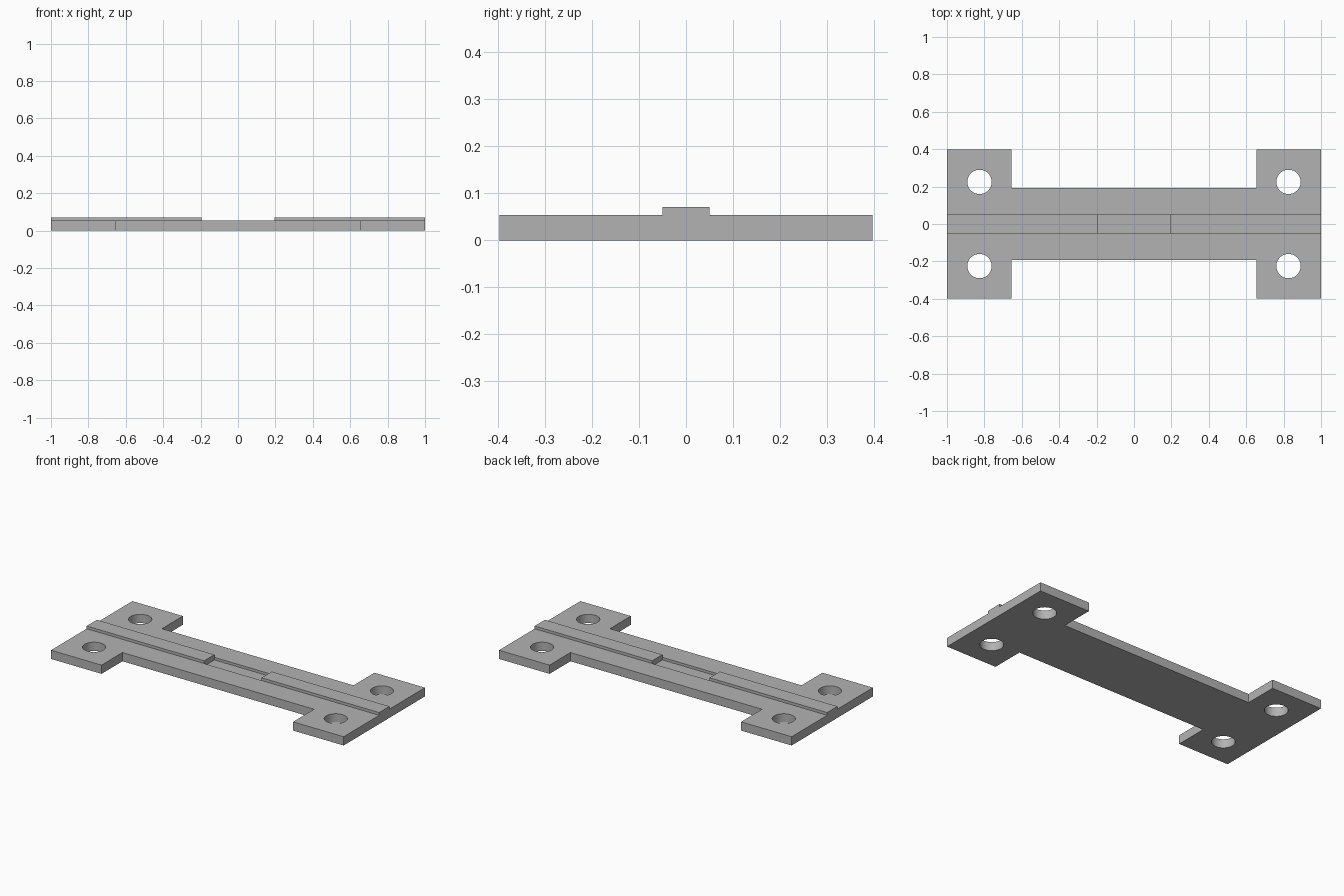
import bpy
import bmesh

cube = bpy.data.objects.get("Cube")
if cube:
    bpy.data.objects.remove(cube, do_unlink=True)

HALF_LENGTH, HALF_WIDTH = 1.0, 0.397
WEB_X, WEB_Y = 0.655, 0.193        # narrow middle section
PLATE_TOP, RIDGE_TOP = 0.054, 0.071
RIDGE_Y, GAP_X = 0.05, 0.196
GROOVE_FLOOR = 0.038
HOLE_X, HOLE_Y, HOLE_R = 0.826, 0.225, 0.065

grey = bpy.data.materials.new("plain grey")
grey.use_nodes = True
colour = (0.45, 0.45, 0.45, 1)
grey.diffuse_color = colour
grey.node_tree.nodes["Principled BSDF"].inputs["Base Color"].default_value = colour


def finish(bm, name):
    bmesh.ops.recalc_face_normals(bm, faces=bm.faces)
    mesh = bpy.data.meshes.new(name)
    bm.to_mesh(mesh)
    bm.free()
    mesh.materials.append(grey)
    obj = bpy.data.objects.new(name, mesh)
    bpy.context.collection.objects.link(obj)
    return obj


def box(name, x0, x1, y0, y1, z0, z1):
    bm = bmesh.new()
    bmesh.ops.create_cube(bm, size=1)
    for v in bm.verts:
        v.co = (x1 if v.co.x > 0 else x0,
                y1 if v.co.y > 0 else y0,
                z1 if v.co.z > 0 else z0)
    return finish(bm, name)


def combine(target, tool, operation):
    mod = target.modifiers.new(tool.name, 'BOOLEAN')
    mod.operation = operation
    mod.solver = 'EXACT'
    mod.object = tool
    tool.hide_render = True
    bpy.context.view_layer.objects.active = target
    bpy.ops.object.modifier_apply(modifier=mod.name)
    bpy.data.objects.remove(tool, do_unlink=True)


# Plate: one quarter of the outline, mirrored around into an H shape
quarter = [(HALF_LENGTH, HALF_WIDTH), (WEB_X, HALF_WIDTH), (WEB_X, WEB_Y)]
right_half = [(x, -y) for x, y in reversed(quarter)] + quarter
outline = right_half + [(-x, -y) for x, y in right_half]
bm = bmesh.new()
base = bm.faces.new([bm.verts.new((x, y, 0)) for x, y in outline])
top = bmesh.ops.extrude_face_region(bm, geom=[base])["geom"]
for v in top:
    if isinstance(v, bmesh.types.BMVert):
        v.co.z = PLATE_TOP
plate = finish(bm, "mounting_plate")

# Raised ridges on either side of the middle gap
for name, x0, x1 in (("left_ridge", GAP_X, HALF_LENGTH),
                     ("right_ridge", -HALF_LENGTH, -GAP_X)):
    combine(plate, box(name, x0, x1, -RIDGE_Y, RIDGE_Y,
                       GROOVE_FLOOR, RIDGE_TOP), 'UNION')

# Shallow recess between the ridges
combine(plate, box("recess_cutter", -GAP_X, GAP_X, -RIDGE_Y, RIDGE_Y,
                   GROOVE_FLOOR, RIDGE_TOP + 0.1), 'DIFFERENCE')

# Bolt holes in the four corner tabs
for sx in (-1, 1):
    for sy in (-1, 1):
        bm = bmesh.new()
        bmesh.ops.create_cone(bm, cap_ends=True, segments=48,
                              radius1=HOLE_R, radius2=HOLE_R, depth=1)
        bmesh.ops.translate(bm, verts=bm.verts,
                            vec=(sx * HOLE_X, sy * HOLE_Y, 0))
        combine(plate, finish(bm, "hole_cutter"), 'DIFFERENCE')

# Smooth hole walls, crisp edges elsewhere
bpy.ops.object.select_all(action='DESELECT')
plate.select_set(True)
bpy.context.view_layer.objects.active = plate
bpy.ops.object.shade_smooth_by_angle()
